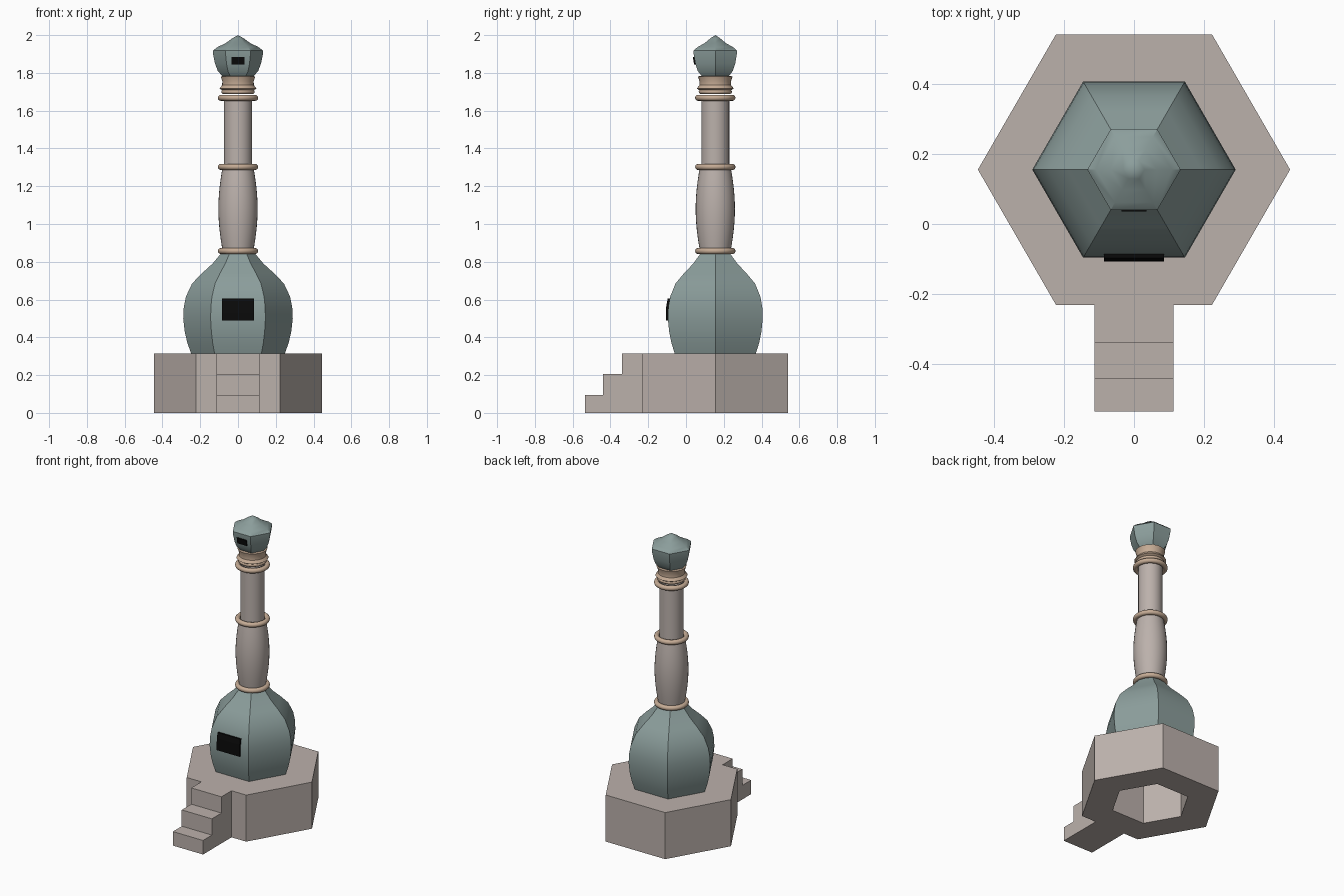
import bpy, bmesh, math

if "Cube" in bpy.data.objects:
    bpy.data.objects.remove(bpy.data.objects["Cube"])

AXIS_Y = 0.155


def material(name, rgb):
    m = bpy.data.materials.new(name)
    m.diffuse_color = (*rgb, 1)
    m.use_nodes = True
    m.node_tree.nodes["Principled BSDF"].inputs["Base Color"].default_value = m.diffuse_color
    return m


STONE = material("stone", (0.5, 0.44, 0.41))
TEAL = material("teal", (0.26, 0.34, 0.33))
CLAY = material("clay", (0.56, 0.41, 0.3))
BLACK = material("black", (0.003, 0.003, 0.003))


def finish(bm, name, mat, smooth=None):
    bmesh.ops.remove_doubles(bm, verts=bm.verts, dist=1e-5)
    bmesh.ops.recalc_face_normals(bm, faces=bm.faces)
    me = bpy.data.meshes.new(name)
    bm.to_mesh(me)
    bm.free()
    me.materials.append(mat)
    ob = bpy.data.objects.new(name, me)
    bpy.context.collection.objects.link(ob)
    if smooth:
        bpy.ops.object.select_all(action='DESELECT')
        bpy.context.view_layer.objects.active = ob
        ob.select_set(True)
        bpy.ops.object.shade_smooth_by_angle(angle=math.radians(smooth))
    return ob


def lathe(name, profile, mat, sides, closed=False, smooth=None):
    """Sweep (radius, z) points around the tower axis."""
    bm = bmesh.new()
    rings = []
    for r, z in profile:
        rings.append([bm.verts.new((r * math.cos(2 * math.pi * i / sides),
                                    AXIS_Y + r * math.sin(2 * math.pi * i / sides), z))
                      for i in range(sides)])
    pairs = list(zip(rings, rings[1:]))
    if closed:
        pairs.append((rings[-1], rings[0]))
    for a, b in pairs:
        for i in range(sides):
            j = (i + 1) % sides
            bm.faces.new((a[i], a[j], b[j], b[i]))
    return finish(bm, name, mat, smooth)


def extrude_yz(name, outline, half_width, mat):
    """Extrude a (y, z) outline symmetrically along x."""
    bm = bmesh.new()
    face = bm.faces.new([bm.verts.new((-half_width, y, z)) for y, z in outline])
    ext = bmesh.ops.extrude_face_region(bm, geom=[face], use_keep_orig=True)
    verts = [g for g in ext["geom"] if isinstance(g, bmesh.types.BMVert)]
    bmesh.ops.translate(bm, verts=verts, vec=(2 * half_width, 0, 0))
    return finish(bm, name, mat)


def ring(name, z, major, minor):
    pts = [(major + minor * math.cos(t), z + minor * math.sin(t))
           for t in (2 * math.pi * k / 12 for k in range(12))]
    return lathe(name, pts, CLAY, 40, closed=True, smooth=40)


# hollow hexagonal base and stairs
lathe("base", [(0.445, 0), (0.445, 0.315), (0.245, 0.315), (0.245, 0)], STONE, 6, closed=True)
extrude_yz("stairs", [(-0.225, 0), (-0.535, 0), (-0.535, 0.095), (-0.44, 0.095),
                      (-0.44, 0.205), (-0.338, 0.205), (-0.338, 0.315), (-0.225, 0.315)],
           0.113, STONE)

# hexagonal bulb house
bulb = [(0.248, 0.315), (0.268, 0.37), (0.282, 0.43), (0.29, 0.50), (0.287, 0.56),
        (0.276, 0.615), (0.243, 0.685), (0.19, 0.74), (0.135, 0.79), (0.085, 0.85)]
lathe("bulb_room", bulb, TEAL, 6, smooth=35)

# columns
lower = [(0.072 + 0.032 * math.sin(math.pi * (0.1 + 0.8 * k / 12)), 0.86 + 0.44 * k / 12)
         for k in range(13)]
lathe("lower_column", lower, STONE, 32, smooth=40)
lathe("upper_column", [(0.074, 1.30), (0.074, 1.68)], STONE, 32, smooth=40)

# rings and flared collar
for name, z in (("lower_ring", 0.857), ("middle_ring", 1.302), ("upper_ring", 1.668)):
    ring(name, z, 0.091, 0.016)
ring("collar_ring", 1.70, 0.076, 0.012)
lathe("collar", [(0.07, 1.70), (0.098, 1.717), (0.084, 1.735), (0.083, 1.755),
                 (0.092, 1.782), (0.0, 1.785)], CLAY, 32, smooth=30)

# hexagonal lantern top
lathe("lantern", [(0, 1.783), (0.083, 1.783), (0.107, 1.81), (0.122, 1.85), (0.132, 1.90),
                  (0.133, 1.918), (0.108, 1.937), (0.066, 1.957), (0.03, 1.983), (0, 2.0)],
      TEAL, 6, smooth=35)

# windows
extrude_yz("lower_window", [(-0.107, 0.49), (-0.107, 0.53), (-0.104, 0.57), (-0.097, 0.605),
                            (-0.07, 0.605), (-0.07, 0.49)], 0.085, BLACK)
extrude_yz("upper_window", [(0.043, 1.845), (0.036, 1.885), (0.06, 1.885), (0.06, 1.845)],
           0.035, BLACK)
